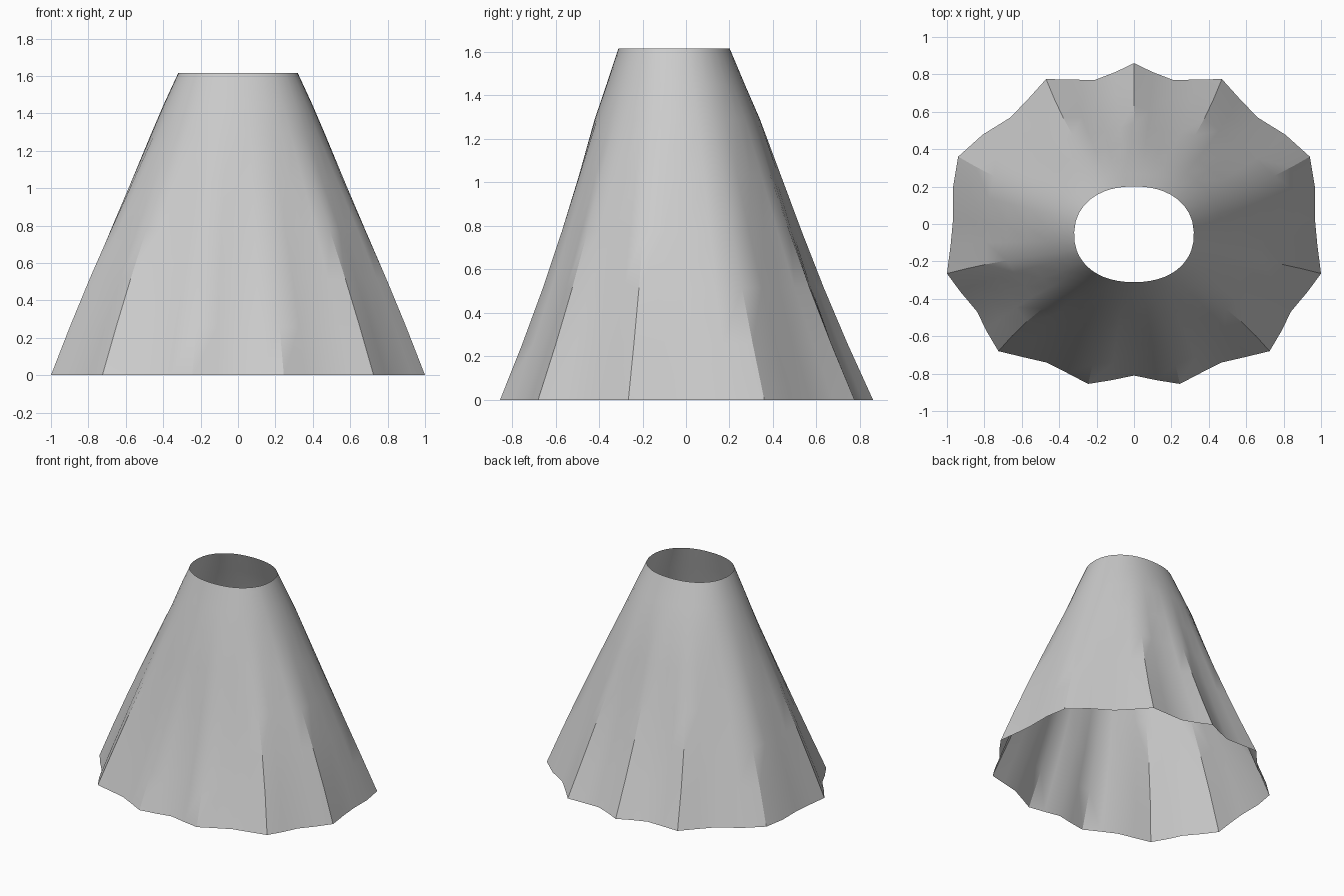
import bpy, bmesh, math

if "Cube" in bpy.data.objects:
    bpy.data.objects.remove(bpy.data.objects["Cube"])

# Right half of the pleated hem, from back centre to front centre
HALF = [(0, .86), (.1, .812), (.21, .77), (.34, .772), (.47, .775), (.56, .675),
        (.66, .57), (.81, .477), (.94, .36), (.967, .2), (.967, .03), (.98, -.11),
        (1, -.265), (.93, -.36), (.838, -.47), (.79, -.57), (.725, -.68),
        (.6, -.71), (.47, -.74), (.36, -.795), (.245, -.855), (.12, -.835), (0, -.81)]
HEM = HALF + [(-x, y) for x, y in HALF[-2:0:-1]]


def oval(hem_point, cx_y, rx, ry, power):
    """Point of a rounded oval lying above a hem point."""
    t = math.atan2(hem_point[1] / .86, hem_point[0])
    c, s = math.cos(t), math.sin(t)
    return (math.copysign(rx * abs(c) ** (2 / power), c),
            cx_y + math.copysign(ry * abs(s) ** (2 / power), s))


waist = [oval(p, -.055, .32, .256, 2.2) for p in HEM]
hip = [oval(p, -.04, .465, .38, 2.1) for p in HEM]

# Pleats fade in linearly from hip to hem, bowing a little on the way
rings = [(1.615, waist), (1.45, [((a[0] + b[0]) / 2 * 1.01, (a[1] + b[1]) / 2)
                                for a, b in zip(waist, hip)])]
for i in range(6):
    k = i / 5
    bow = math.sin(math.pi * k)
    rings.append((1.29 * (1 - k),
                  [((a[0] + (b[0] - a[0]) * k) * (1 + .02 * bow),
                    (a[1] + (b[1] - a[1]) * k) * (1 - .03 * bow))
                   for a, b in zip(hip, HEM)]))

# Skirt: open loft from waist to hem
bm = bmesh.new()
loops = [[bm.verts.new((x, y, z)) for x, y in pts] for z, pts in rings]
n = len(HEM)
for up, low in zip(loops, loops[1:]):
    for i in range(n):
        j = (i + 1) % n
        bm.faces.new((up[i], up[j], low[j], low[i]))
mesh = bpy.data.meshes.new("skirt")
bm.to_mesh(mesh)
bm.free()
skirt = bpy.data.objects.new("skirt", mesh)
bpy.context.collection.objects.link(skirt)
bpy.context.view_layer.objects.active = skirt
skirt.select_set(True)
bpy.ops.object.shade_smooth_by_angle(angle=math.radians(32))
